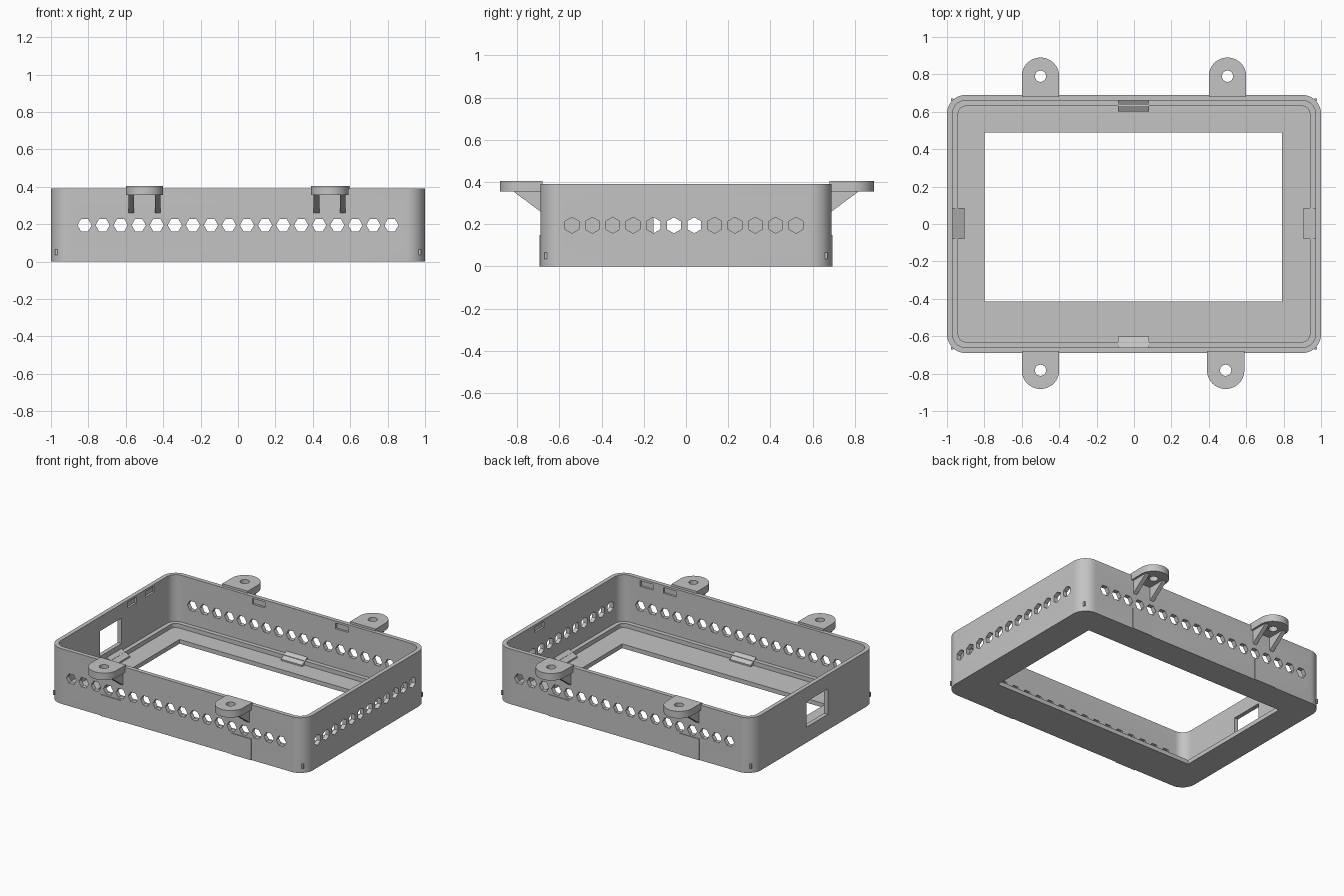
import bpy, bmesh, math
from mathutils import Vector

cube = bpy.data.objects.get("Cube")
if cube:
    bpy.data.objects.remove(cube, do_unlink=True)

grey = bpy.data.materials.new("plain grey")
grey.use_nodes = True
GREY = (0.55, 0.55, 0.55, 1)
grey.diffuse_color = GREY
grey.node_tree.nodes["Principled BSDF"].inputs["Base Color"].default_value = GREY

W, D, H, T = 1.0, 0.69, 0.39, 0.03   # half width, half depth, height, wall


def finish(name, bm, smooth=False):
    bmesh.ops.recalc_face_normals(bm, faces=bm.faces[:])
    mesh = bpy.data.meshes.new(name)
    bm.to_mesh(mesh)
    bm.free()
    mesh.materials.append(grey)
    obj = bpy.data.objects.new(name, mesh)
    bpy.context.collection.objects.link(obj)
    if smooth:
        shade(obj)
    return obj


def activate(obj):
    bpy.ops.object.select_all(action='DESELECT')
    obj.select_set(True)
    bpy.context.view_layer.objects.active = obj


def shade(obj):
    activate(obj)
    bpy.ops.object.shade_smooth_by_angle(angle=math.radians(30))


def prism(bm, points, offset):
    """Extrude a flat outline along an offset."""
    offset = Vector(offset)
    a = [bm.verts.new(p) for p in points]
    b = [bm.verts.new(Vector(p) + offset) for p in points]
    bm.faces.new(a)
    bm.faces.new(b[::-1])
    for i in range(len(a)):
        j = (i + 1) % len(a)
        bm.faces.new((a[i], b[i], b[j], a[j]))


def box(bm, x0, x1, y0, y1, z0, z1):
    prism(bm, [(x0, y0, z0), (x1, y0, z0), (x1, y1, z0), (x0, y1, z0)], (0, 0, z1 - z0))


def cut(target, bm):
    cutter = finish("cutter", bm)
    cutter.hide_render = True
    mod = target.modifiers.new("cut", 'BOOLEAN')
    mod.operation = 'DIFFERENCE'
    mod.solver = 'EXACT'
    mod.object = cutter
    activate(target)
    bpy.ops.object.modifier_apply(modifier=mod.name)
    bpy.data.objects.remove(cutter, do_unlink=True)


def rounded_loop(bm, inset, z, steps=10):
    r = 0.1 - inset
    verts = []
    for k, (sx, sy) in enumerate([(1, 1), (-1, 1), (-1, -1), (1, -1)]):
        for i in range(steps + 1):
            a = math.pi / 2 * (k + i / steps)
            verts.append(bm.verts.new((sx * (W - 0.1) + r * math.cos(a),
                                       sy * (D - 0.1) + r * math.sin(a), z)))
    return verts


# Case: thin wall, stepped ledge and floor
bm = bmesh.new()
levels = [(0, 0), (0, H), (T, H), (T, 0.06), (2 * T, 0.06), (2 * T, 0.03)]
loops = [rounded_loop(bm, inset, z) for inset, z in levels]
for a, b in zip(loops, loops[1:]):
    for i in range(len(a)):
        j = (i + 1) % len(a)
        bm.faces.new((a[i], a[j], b[j], b[i]))
bm.faces.new(loops[0])
bm.faces.new(loops[-1])
case = finish("case", bm)

# Screen opening and side port
bm = bmesh.new()
box(bm, -0.8, 0.79, -0.415, 0.49, -0.1, 0.05)
box(bm, -1.1, -0.9, -0.155, 0.085, 0.11, 0.29)
cut(case, bm)

# Hexagonal vents: front and back rows, then the row in the +x wall
bm = bmesh.new()
HEX = [math.pi / 3 * i for i in range(6)]
R, PITCH, VENT_Z = 0.038, 0.0965, 0.195
for i in range(18):
    x = (i - 8.5) * PITCH
    for y in (-D, D):
        prism(bm, [(x + R * math.cos(a), y - 0.1, VENT_Z + R * math.sin(a)) for a in HEX],
              (0, 0.2, 0))
for i in range(12):
    y = -0.54 + i * PITCH
    prism(bm, [(W - 0.08, y + R * math.sin(a), VENT_Z + R * math.cos(a)) for a in HEX],
          (0.2, 0, 0))
cut(case, bm)

# Shallow latch pockets inside the walls
bm = bmesh.new()
POCKET = 0.015
for x, side in [(-0.3, 1), (0.35, 1), (0.59, -1), (0.77, -1)]:
    y = sorted((side * (D - T - 0.02), side * (D - T + POCKET)))
    box(bm, x - 0.05, x + 0.05, *y, 0.335, 0.375)
for y, side in [(0.2, -1), (0.4, -1), (0.25, 1)]:
    x = sorted((side * (W - T - 0.02), side * (W - T + POCKET)))
    box(bm, *x, y - 0.05, y + 0.05, 0.335, 0.375)
cut(case, bm)
shade(case)

# Mounting ears with a screw hole and two gusset ribs
for name, cx, s, cy in [("back_right", -0.5, 1, 0.79), ("back_left", 0.5, 1, 0.79),
                        ("front_right", -0.5, -1, 0.782), ("front_left", 0.49, -1, 0.782)]:
    bm = bmesh.new()
    arc = [math.pi * i / 24 for i in range(25)]
    outline = [(cx + 0.1 * math.cos(a), s * (cy + 0.1 * math.sin(a)), 0.355) for a in arc]
    outline += [(cx - 0.1, s * (D - 0.01), 0.355), (cx + 0.1, s * (D - 0.01), 0.355)]
    prism(bm, outline, (0, 0, 0.05))
    ear = finish(name + "_ear", bm)
    bm = bmesh.new()
    ring = [math.tau * i / 24 for i in range(24)]
    prism(bm, [(cx + 0.03 * math.cos(a), s * cy + 0.03 * math.sin(a), 0.3) for a in ring],
          (0, 0, 0.2))
    cut(ear, bm)
    shade(ear)
    bm = bmesh.new()
    for dx in (-0.07, 0.07):
        x = cx + dx - 0.015
        prism(bm, [(x, s * (D - 0.01), 0.253), (x, s * 0.82, 0.357),
                   (x, s * (D - 0.01), 0.357)], (0.03, 0, 0))
    finish(name + "_ribs", bm)

# Sloped retaining clips in the middle of each wall, on the ledge
bm = bmesh.new()
for s in (-1, 1):
    prism(bm, [(-0.085, s * (D - T), 0.03), (-0.085, s * 0.602, 0.03),
               (-0.085, s * 0.602, 0.04), (-0.085, s * (D - T), 0.075)], (0.165, 0, 0))
    prism(bm, [(s * (W - T), -0.08, 0.03), (s * 0.905, -0.08, 0.03),
               (s * 0.905, -0.08, 0.04), (s * (W - T), -0.08, 0.075)], (0, 0.165, 0))
finish("retaining_clips", bm)

# Thin pads low on the front and back, and tiny nubs on the corners
bm = bmesh.new()
for sx in (-1, 1):
    for s in (-1, 1):
        y = sorted((s * (D - 0.005), s * (D + 0.005)))
        x = sorted((sx * 0.43, sx * 0.59))
        box(bm, *x, *y, 0, 0.15)
        box(bm, sx * 0.972 - 0.006, sx * 0.972 + 0.006,
            s * 0.664 - 0.006, s * 0.664 + 0.006, 0.035, 0.065)
finish("pads_and_nubs", bm)
